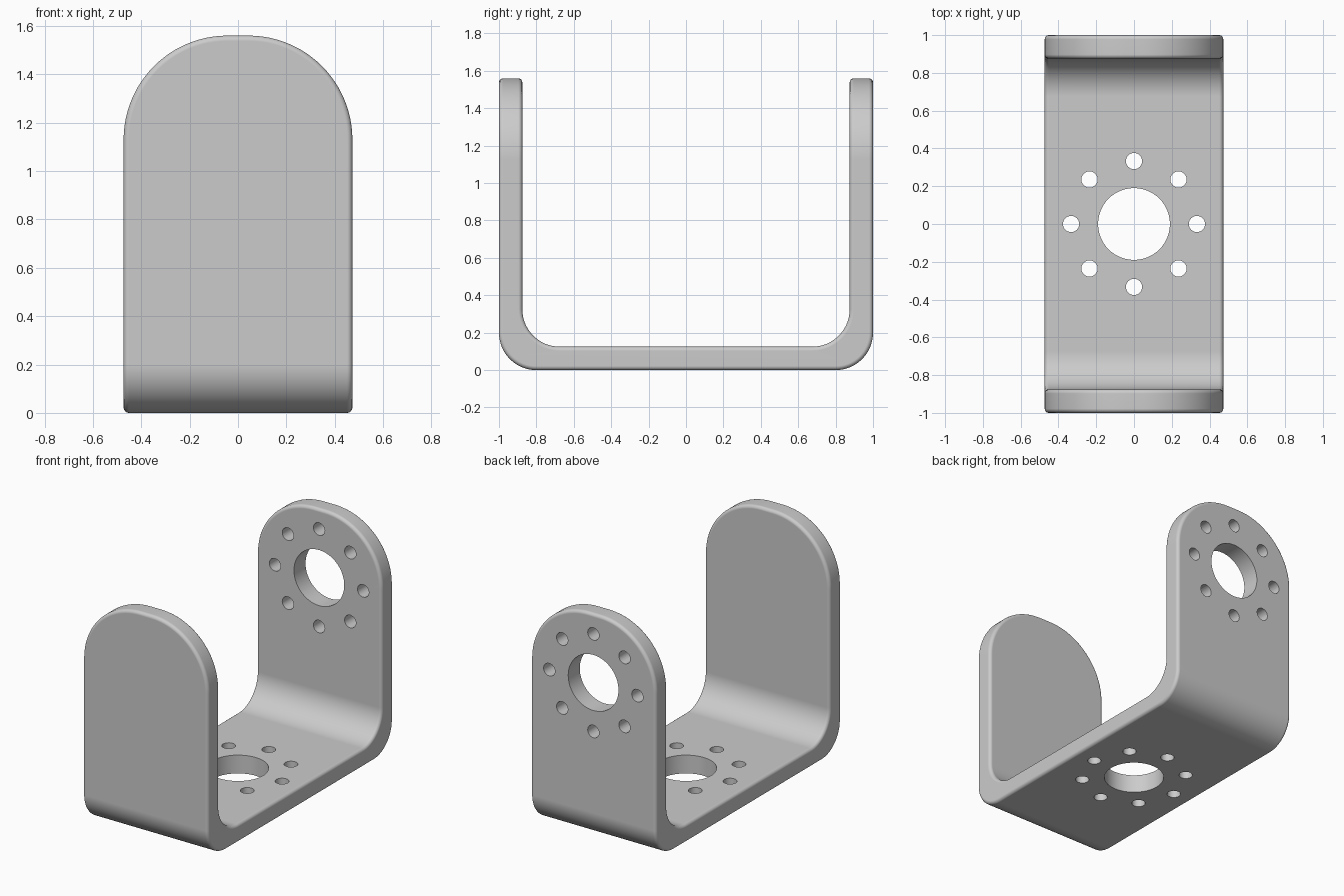
import bpy, bmesh, math
from mathutils import Matrix

if "Cube" in bpy.data.objects:
    bpy.data.objects.remove(bpy.data.objects["Cube"])

HALF_W, HEIGHT, THICK = 0.473, 1.56, 0.125   # bracket half width, height, sheet thickness
BEND, ARCH, EDGE = 0.2, 0.43, 0.022          # bend, top corner and edge radii
HOLE_Z = 1.09                                # hole pattern height on the back wall


def arc(cx, cy, r, a0, a1, n):
    """Points along an arc, angles in degrees."""
    return [(cx + r * math.cos(math.radians(a0 + (a1 - a0) * i / n)),
             cy + r * math.sin(math.radians(a0 + (a1 - a0) * i / n))) for i in range(n + 1)]


def prism(name, outline, to3d, offset):
    """Closed outline extruded by an offset vector."""
    bm = bmesh.new()
    face = bm.faces.new([bm.verts.new(to3d(*p)) for p in outline])
    ext = bmesh.ops.extrude_face_region(bm, geom=[face])
    bmesh.ops.translate(bm, vec=offset, verts=[g for g in ext["geom"] if isinstance(g, bmesh.types.BMVert)])
    bmesh.ops.recalc_face_normals(bm, faces=bm.faces)
    return to_object(name, bm)


def to_object(name, bm):
    mesh = bpy.data.meshes.new(name)
    bm.to_mesh(mesh)
    bm.free()
    obj = bpy.data.objects.new(name, mesh)
    bpy.context.collection.objects.link(obj)
    return obj


def hole_pattern(name, matrix):
    """Large centre hole with a ring of eight small ones."""
    bm = bmesh.new()
    spots = [(0, 0, 0.19, 64)]
    spots += [(0.333 * math.cos(k * math.pi / 4), 0.333 * math.sin(k * math.pi / 4), 0.043, 24) for k in range(8)]
    for x, y, r, n in spots:
        bmesh.ops.create_cone(bm, cap_ends=True, segments=n, radius1=r, radius2=r, depth=0.4,
                              matrix=matrix @ Matrix.Translation((x, y, 0)))
    return to_object(name, bm)


def apply(obj, kind, **settings):
    mod = obj.modifiers.new(kind.lower(), kind)
    for key, value in settings.items():
        setattr(mod, key, value)
    bpy.ops.object.modifier_apply(modifier=mod.name)


def boolean(obj, cutter, operation):
    apply(obj, 'BOOLEAN', object=cutter, operation=operation, solver='EXACT')
    bpy.data.objects.remove(cutter)


# U-shaped sheet: outer outline, then inner outline back
c, ci = 1 - BEND, 1 - THICK - BEND
u = [(-1, HEIGHT + 0.2)] + arc(-c, BEND, BEND, 180, 270, 16) + arc(c, BEND, BEND, 270, 360, 16)
u += [(1, HEIGHT + 0.2), (1 - THICK, HEIGHT + 0.2)]
u += arc(ci, THICK + BEND, BEND, 0, -90, 16) + arc(-ci, THICK + BEND, BEND, 270, 180, 16)
u += [(-1 + THICK, HEIGHT + 0.2)]
bracket = prism("bracket", u, lambda y, z: (-0.7, y, z), (1.4, 0, 0))
bpy.context.view_layer.objects.active = bracket
bracket.select_set(True)

# Rounded-top outline of both walls
ax, az = HALF_W - ARCH, HEIGHT - ARCH
arch = [(-HALF_W, -0.2), (HALF_W, -0.2)] + arc(ax, az, ARCH, 0, 90, 24) + arc(-ax, az, ARCH, 90, 180, 24)
boolean(bracket, prism("arch_cutter", arch, lambda x, z: (x, -1.3, z), (0, 2.6, 0)), 'INTERSECT')

# Softened rim, then holes in the base and the back wall
apply(bracket, 'BEVEL', width=EDGE, segments=4, limit_method='ANGLE', angle_limit=math.radians(40))
boolean(bracket, hole_pattern("base_holes", Matrix.Translation((0, 0, THICK / 2))), 'DIFFERENCE')
wall = Matrix.Translation((0, 1 - THICK / 2, HOLE_Z)) @ Matrix.Rotation(math.pi / 2, 4, 'X')
boolean(bracket, hole_pattern("wall_holes", wall), 'DIFFERENCE')

# Smooth bends with crisp hole rims
bpy.ops.object.shade_smooth_by_angle(angle=math.radians(35))
apply(bracket, 'WEIGHTED_NORMAL', keep_sharp=True)

grey = bpy.data.materials.new("plain grey")
grey.diffuse_color = (0.6, 0.6, 0.6, 1)
grey.use_nodes = True
grey.node_tree.nodes["Principled BSDF"].inputs["Base Color"].default_value = grey.diffuse_color
bracket.data.materials.clear()
bracket.data.materials.append(grey)
for p in bracket.data.polygons:
    p.material_index = 0
